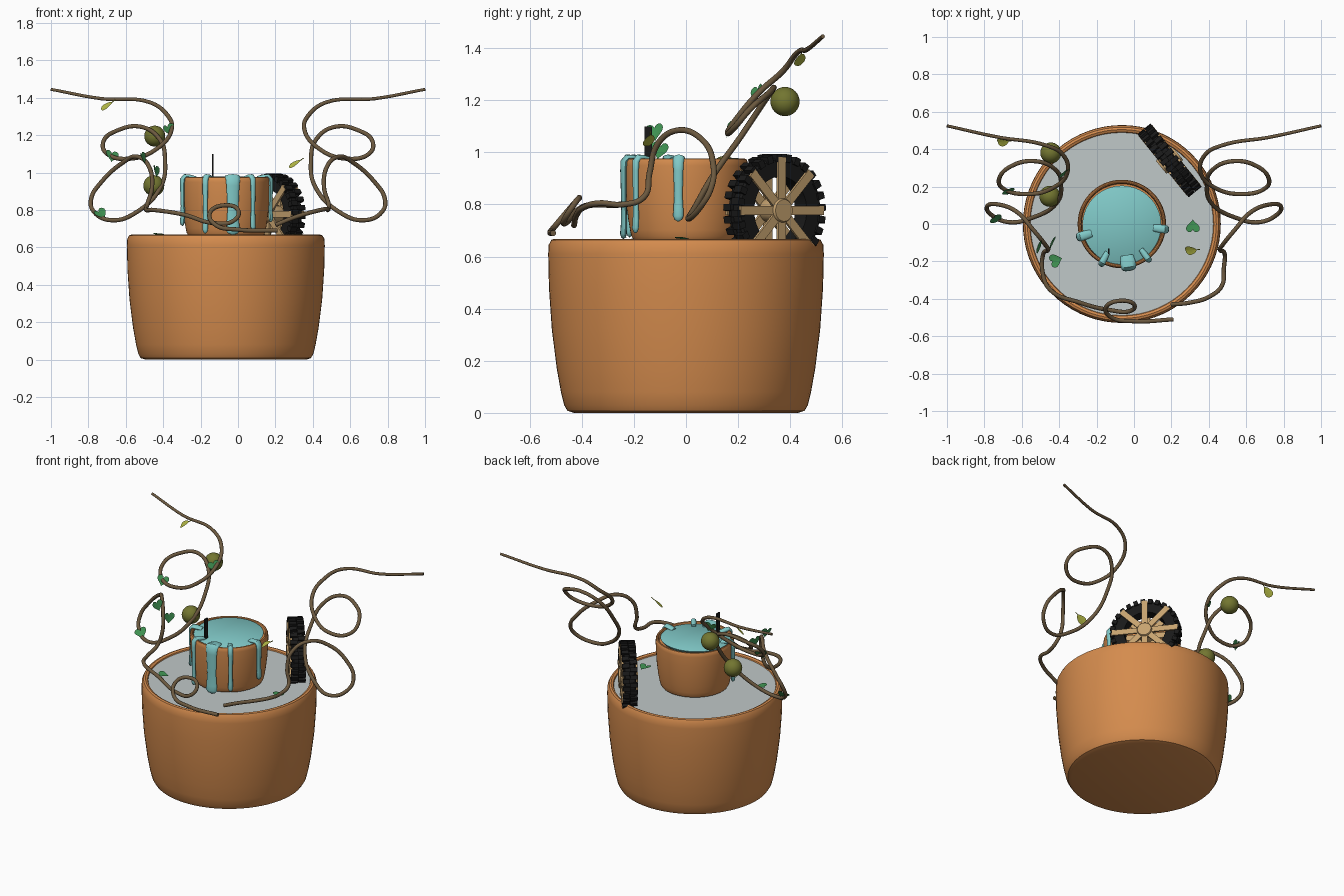
import bpy, bmesh, math
from mathutils import Vector, Matrix

if "Cube" in bpy.data.objects:
    bpy.data.objects.remove(bpy.data.objects["Cube"])

CX = -0.065  # shared axis of both pots


def mat(name, r, g, b):
    m = bpy.data.materials.new(name)
    m.diffuse_color = (r, g, b, 1)
    m.use_nodes = True
    m.node_tree.nodes["Principled BSDF"].inputs["Base Color"].default_value = m.diffuse_color
    return m


CLAY = mat("terracotta", .66, .26, .075)
GREY = mat("pale_grey", .53, .58, .58)
TEAL = mat("teal_paint", .22, .59, .58)
VINE = mat("vine_brown", .15, .10, .05)
WOOD = mat("light_wood", .56, .36, .16)
BLACK = mat("black", .01, .01, .01)
OLIVE = mat("olive", .17, .18, .03)
GREEN = mat("leaf_green", .05, .29, .085)
LIME = mat("yellow_green", .45, .48, .06)


def finish(name, bm, material, smooth=True, matrix=None):
    bmesh.ops.recalc_face_normals(bm, faces=bm.faces)
    me = bpy.data.meshes.new(name)
    bm.to_mesh(me)
    bm.free()
    ob = bpy.data.objects.new(name, me)
    bpy.context.collection.objects.link(ob)
    me.materials.append(material)
    if matrix:
        ob.matrix_world = matrix
    if smooth:
        bpy.ops.object.select_all(action='DESELECT')
        ob.select_set(True)
        bpy.context.view_layer.objects.active = ob
        bpy.ops.object.shade_smooth_by_angle(angle=math.radians(40))
    return ob


def lathe(profile, n=64, closed=False):
    bm = bmesh.new()
    vs = [bm.verts.new((r, 0, z)) for r, z in profile]
    pairs = list(zip(vs, vs[1:])) + ([(vs[-1], vs[0])] if closed else [])
    edges = [bm.edges.new(p) for p in pairs]
    bmesh.ops.spin(bm, geom=vs + edges, axis=(0, 0, 1), cent=(0, 0, 0),
                   angle=2 * math.pi, steps=n, use_duplicate=False)
    bmesh.ops.remove_doubles(bm, verts=bm.verts, dist=1e-5)
    return bm


def box(bm, size, m):
    bmesh.ops.create_cube(bm, size=1, matrix=m @ Matrix.Diagonal((*size, 1)))


# pots: the small one is the large one scaled and stood on top
POT = [(0, 0), (.43, 0), (.455, .008), (.468, .03), (.48, .08), (.496, .17), (.515, .32),
       (.526, .48), (.529, .61), (.527, .645), (.517, .664), (.505, .668), (.492, .662),
       (.485, .645), (.48, .60), (0, .60)]
finish("large_pot", lathe(POT, 72), CLAY, matrix=Matrix.Translation((CX, 0, 0)))
finish("small_pot", lathe([(r * .447, z * .467) for r, z in POT], 64), CLAY,
       matrix=Matrix.Translation((CX, 0, .664)))
finish("pot_filling", lathe([(0, .61), (.484, .61), (.489, .655), (0, .655)]), GREY,
       matrix=Matrix.Translation((CX, 0, 0)))

# paint surface, tipped slightly towards the front
finish("paint_surface", lathe([(0, -.02), (.20, -.02), (.211, -.004), (.205, 0), (0, 0)]), TEAL,
       matrix=Matrix.Translation((CX, -.006, .972)) @ Matrix.Rotation(.035, 4, 'X'))


# paint drips: elliptical sections swept over the rim and down the wall
def drip(name, deg, zb, w, t=.012):
    path = [(.17, .970, .9), (.205, .977, 1.1), (.229, .979, 1.1), (.241, .965, 1.05), (.243, .93, .95),
            (.241, (.93 + zb) / 2, .8), (.241, zb + .05, .95), (.243, zb + .02, 1.0),
            (.243, zb + .006, .7), (.243, zb, .15)]
    a = math.radians(deg)
    out, side = Vector((math.cos(a), math.sin(a), 0)), Vector((-math.sin(a), math.cos(a), 0))
    bm, rings, n = bmesh.new(), [], 12
    for i, (r, z, s) in enumerate(path):
        p, q = path[max(i - 1, 0)], path[min(i + 1, len(path) - 1)]
        tan = (out * (q[0] - p[0]) + Vector((0, 0, q[1] - p[1]))).normalized()
        nor = side.cross(tan)
        c = Vector((CX, 0, z)) + out * r
        rings.append([bm.verts.new(c + side * (w * s * math.cos(2 * math.pi * k / n))
                                   + nor * (t * s * math.sin(2 * math.pi * k / n))) for k in range(n)])
    for A, B in zip(rings, rings[1:]):
        for k in range(n):
            bm.faces.new((A[k], A[(k + 1) % n], B[(k + 1) % n], B[k]))
    bm.faces.new(rings[0])
    bm.faces.new(rings[-1])
    finish(name, bm, TEAL)


for i, d in enumerate([(197, .715, .022), (243, .675, .016), (279, .668, .037),
                       (307, .69, .015), (353, .735, .02)]):
    drip(f"paint_drip_{i + 1}", *d)

# thin stick standing in the paint
bm = bmesh.new()
box(bm, (.009, .03, .14), Matrix.Translation((-.135, -.145, 1.03)))
finish("stick", bm, BLACK, False)

# wheel, built about local z then stood up and turned
W = Matrix(((-.63, 0, .777, .19), (.777, 0, .63, .34), (0, 1, 0, .777), (0, 0, 0, 1)))
bm = lathe([(.13, -.036), (.195, -.036), (.203, -.028), (.203, .028), (.195, .036), (.13, .036)], 48, True)
for k in range(28):
    for s in (-1, 1):
        m = Matrix.Rotation(2 * math.pi * (k + .25 * s) / 28, 4, 'Z')
        box(bm, (.03, .026, .044), m @ Matrix.Translation((.202, 0, .023 * s)))
finish("tire", bm, BLACK, True, W)
bm = bmesh.new()
for s in (-1, 1):
    for k in range(8):
        m = Matrix.Rotation(math.pi * k / 4, 4, 'Z')
        box(bm, (.205, .036, .012), m @ Matrix.Translation((.1025, 0, .041 * s)))
finish("wheel_spokes", bm, WOOD, False, W)
finish("wheel_hub", lathe([(0, -.058), (.042, -.058), (.046, -.052), (.046, .052), (.042, .058), (0, .058)], 32),
       WOOD, True, W)

# vines: shared curling upper part, mirrored, with different ends
UPPER = [(1, .525, 1.445), (.73, .465, 1.395), (.47, .42, 1.375), (.38, .37, 1.31), (.355, .28, 1.23),
         (.43, .195, 1.13), (.57, .16, 1.075), (.70, .19, 1.10), (.72, .245, 1.165), (.645, .315, 1.225),
         (.52, .335, 1.245), (.42, .29, 1.18), (.39, .21, 1.06), (.415, .11, .92), (.54, .035, .79),
         (.67, .01, .745), (.77, .055, .79), (.785, .095, .86), (.73, .105, .95), (.62, .06, 1.05),
         (.54, -.03, 1.085), (.475, -.11, 1.03), (.46, -.14, .92), (.485, -.16, .83)]
RIGHT_END = [(.48, -.24, .80), (.47, -.33, .805), (.40, -.39, .79), (.3, -.42, .76), (.2, -.43, .72)]
LEFT_END = [(-.49, -.25, .80), (-.45, -.35, .80), (-.29, -.42, .775), (-.13, -.46, .73), (-.02, -.465, .745),
            (0, -.43, .80), (-.07, -.41, .825), (-.15, -.445, .785), (-.12, -.5, .72), (0, -.52, .695),
            (.21, -.51, .69)]


def vine(name, pts):
    cu = bpy.data.curves.new(name, 'CURVE')
    cu.dimensions = '3D'
    cu.bevel_depth, cu.bevel_resolution, cu.resolution_u, cu.use_fill_caps = .0115, 3, 8, True
    sp = cu.splines.new('BEZIER')
    sp.bezier_points.add(len(pts) - 1)
    for i, (b, p) in enumerate(zip(sp.bezier_points, pts)):
        b.co = p
        b.handle_left_type = b.handle_right_type = 'AUTO'
        b.radius = min(1, .7 + .1 * i)
    cu.materials.append(VINE)
    ob = bpy.data.objects.new(name, cu)
    bpy.context.collection.objects.link(ob)
    bpy.ops.object.select_all(action='DESELECT')
    ob.select_set(True)
    bpy.context.view_layer.objects.active = ob
    bpy.ops.object.convert(target='MESH')


vine("right_vine", UPPER + RIGHT_END)
vine("left_vine", [(-x, y, z) for x, y, z in UPPER] + LEFT_END)

# round fruits
for i, p in enumerate([(-.445, .38, 1.195), (-.45, .148, .93)]):
    bm = bmesh.new()
    bmesh.ops.create_uvsphere(bm, u_segments=32, v_segments=16, radius=.056)
    finish(f"fruit_{i + 1}", bm, OLIVE, True, Matrix.Translation(p))


# leaves: heart or pointed oval outlines, folded a little along the middle
def leaf(name, pos, normal, spin, heart=True):
    bm, n, ring = bmesh.new(), 28, []
    for k in range(n):
        t = 2 * math.pi * k / n
        if heart:
            x = .0023 * 16 * math.sin(t) ** 3
            y = .0024 * (13 * math.cos(t) - 5 * math.cos(2 * t) - 2 * math.cos(3 * t) - math.cos(4 * t))
        else:
            x, y = .024 * math.sin(t) * (1 - .35 * math.cos(t)), .036 * math.cos(t)
        ring.append(bm.verts.new((x, y, abs(x) * .2)))
    mid = bm.verts.new((0, 0, 0))
    for k in range(n):
        bm.faces.new((ring[k], ring[(k + 1) % n], mid))
    if not heart:  # short stalk
        box(bm, (.004, .025, .003), Matrix.Translation((0, .045, 0)))
    q = Vector(normal).to_track_quat('Z', 'Y').to_matrix().to_4x4()
    finish(name, bm, GREEN if heart else LIME, True,
           Matrix.Translation(pos) @ q @ Matrix.Rotation(math.radians(spin), 4, 'Z'))


for i, l in enumerate([((-.37, .275, 1.23), (.5, -.8, .3), 20), ((-.675, .175, 1.09), (.4, -.8, .45), -15),
                       ((-.735, .03, .78), (.3, -.75, .6), 30), ((-.51, -.12, 1.08), (.9, -.35, .3), 10),
                       ((-.44, -.10, 1.01), (.9, -.4, .2), -10), ((-.42, -.195, .668), (.05, 0, 1), 20),
                       ((.315, -.015, .668), (0, .05, 1), 0)]):
    leaf(f"heart_leaf_{i + 1}", *l)
for i, l in enumerate([((-.70, .44, 1.355), (-.5, -.5, .7), -30), ((.305, -.14, 1.045), (-.5, -.45, .75), -30)]):
    leaf(f"oval_leaf_{i + 1}", *l, heart=False)
